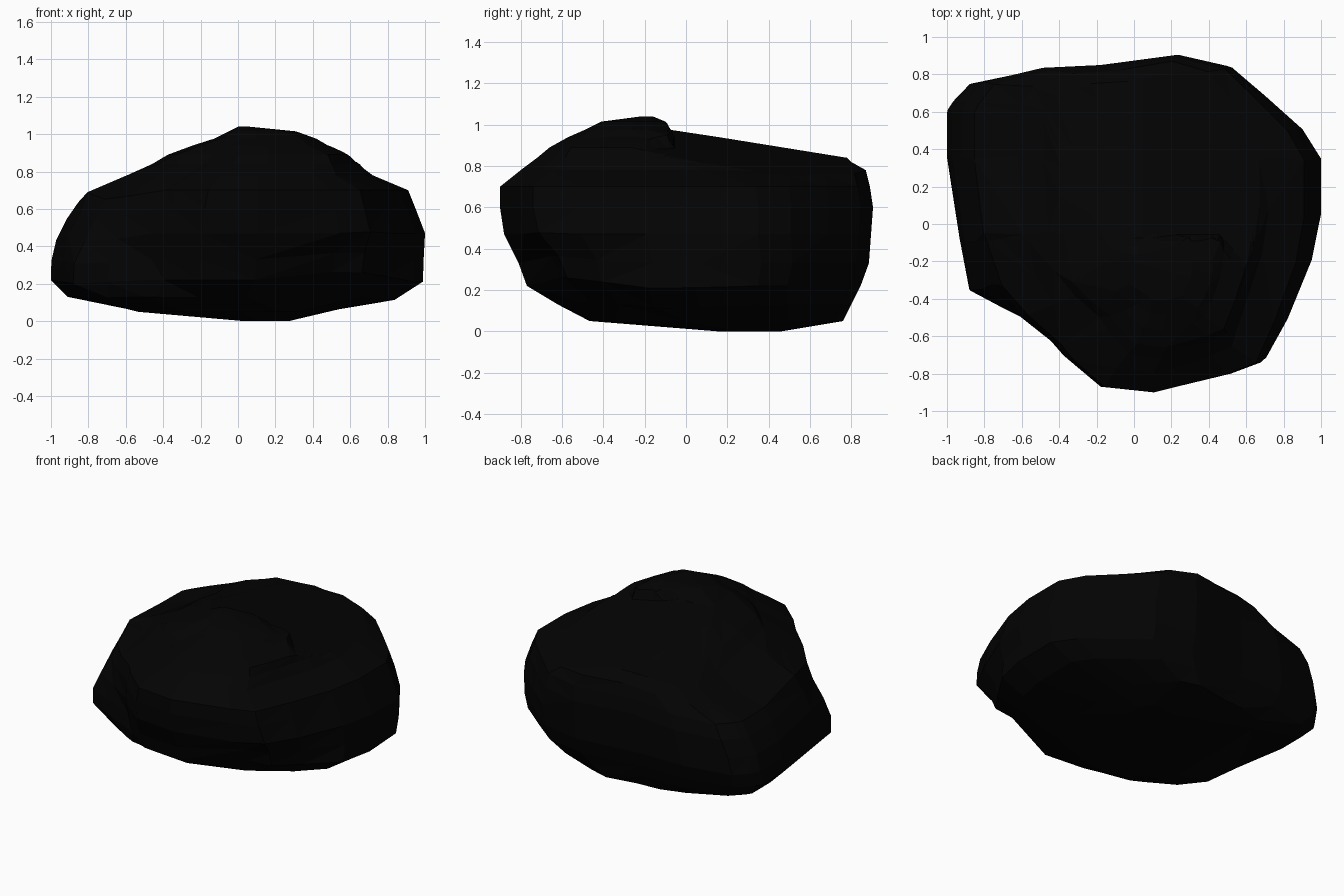
import bpy, bmesh, math

if "Cube" in bpy.data.objects:
    bpy.data.objects.remove(bpy.data.objects["Cube"])

# Plan outline of the boulder seen from above
OUTLINE = [(-1, .36), (-1, .61), (-.97, .66), (-.88, .76), (-.54, .835), (-.2, .85), (.24, .905),
           (.52, .845), (.7, .69), (.9, .51), (1, .35), (1, .05), (.95, -.2),
           (.82, -.52), (.71, -.74), (.54, -.8), (.1, -.9), (-.2, -.87), (-.39, -.72),
           (-.46, -.64), (-.69, -.5), (-.87, -.35), (-.93, -.1)]

# Layers: height, x min, x max, y min, y max
LAYERS = [(0, .02, .27, .15, .46), (.05, -.52, .46, -.45, .76), (.13, -.91, .82, -.62, .8),
          (.22, -1, .98, -.77, .845), (.33, -1, .99, -.81, .885), (.47, -.98, 1, -.88, .895),
          (.6, -.93, .95, -.9, .905), (.7, -.87, .91, -.9, .89), (.78, -.64, .72, -.8, .87),
          (.84, -.5, .67, -.72, .81), (.89, -.4, .63, -.66, .5), (.94, -.24, .48, -.57, .18),
          (.975, -.13, .42, -.49, -.06), (1.015, -.05, .31, -.41, -.1), (1.04, 0, .06, -.22, -.16)]

bm = bmesh.new()
rings = []
for z, x0, x1, y0, y1 in LAYERS:
    ring = []
    for x, y in OUTLINE:
        u, v = (x + 1) / 2, (y + .9) / 1.805
        ring.append(bm.verts.new((x0 + u * (x1 - x0), y0 + v * (y1 - y0), z)))
    rings.append(ring)

n = len(OUTLINE)
for a, b in zip(rings, rings[1:]):
    for i in range(n):
        j = (i + 1) % n
        bm.faces.new((a[i], a[j], b[j], b[i]))
bm.faces.new(rings[0])
bm.faces.new(rings[-1])
bm.normal_update()
bmesh.ops.triangulate(bm, faces=bm.faces[:])

# Step behind and right of the summit: cut along it, then lower the shelf
for co, no in (((0, -.09, 0), (0, 1, 0)), ((0, -.055, 0), (0, 1, 0)),
               ((.43, -.09, 0), (1.1, 1, 0)), ((.46, -.06, 0), (1.1, 1, 0)),
               ((.05, 0, 0), (1, 0, 0))):
    high = {f for f in bm.faces if f.calc_center_median().z > .72}
    edges = {e for f in high for e in f.edges}
    verts = {v for f in high for v in f.verts}
    bmesh.ops.bisect_plane(bm, geom=list(verts) + list(edges) + list(high), dist=1e-4,
                           plane_co=co, plane_no=no)
for v in bm.verts:
    x, y, z = v.co
    if z > .72 and y > -.06 - 1.1 * max(0, x - .45):
        v.co.z = min(z, max(.72, .975 - .157 * (y + .06) - .22 * max(0, x - .05)))


# Chips and bulges: push the surface locally
def push(center, radius, offset):
    for v in bm.verts:
        d = math.dist(v.co, center) / radius
        if d < 1:
            for k in range(3):
                v.co[k] += offset[k] * (1 - d * d)


push((.45, -.68, .24), .25, (0, .05, .02))        # front undercut
push((.7, -.62, .22), .3, (-.03, .05, .04))       # front right lower corner
push((-.87, -.3, .25), .3, (-.01, -.07, -.02))    # left nub
push((-.75, -.35, .62), .35, (.05, .03, -.05))    # shoulder above the nub
push((-.68, .5, .72), .55, (.02, 0, -.08))        # back left slope
push((-.4, -.22, .05), .4, (-.09, -.14, 0))       # underside, front left
push((.75, 0, .12), .35, (.02, -.08, -.02))       # underside, right

# Merge near-flat areas into broad facets
bmesh.ops.recalc_face_normals(bm, faces=bm.faces[:])
bmesh.ops.dissolve_limit(bm, angle_limit=math.radians(3), verts=bm.verts[:], edges=bm.edges[:])
bmesh.ops.triangulate(bm, faces=bm.faces[:])
mesh = bpy.data.meshes.new("boulder")
bm.to_mesh(mesh)
bm.free()
boulder = bpy.data.objects.new("boulder", mesh)
bpy.context.collection.objects.link(boulder)

# Near-black stone
stone = bpy.data.materials.new("dark_stone")
stone.diffuse_color = (.001, .001, .001, 1)
stone.use_nodes = True
stone.node_tree.nodes["Principled BSDF"].inputs["Base Color"].default_value = stone.diffuse_color
mesh.materials.append(stone)
